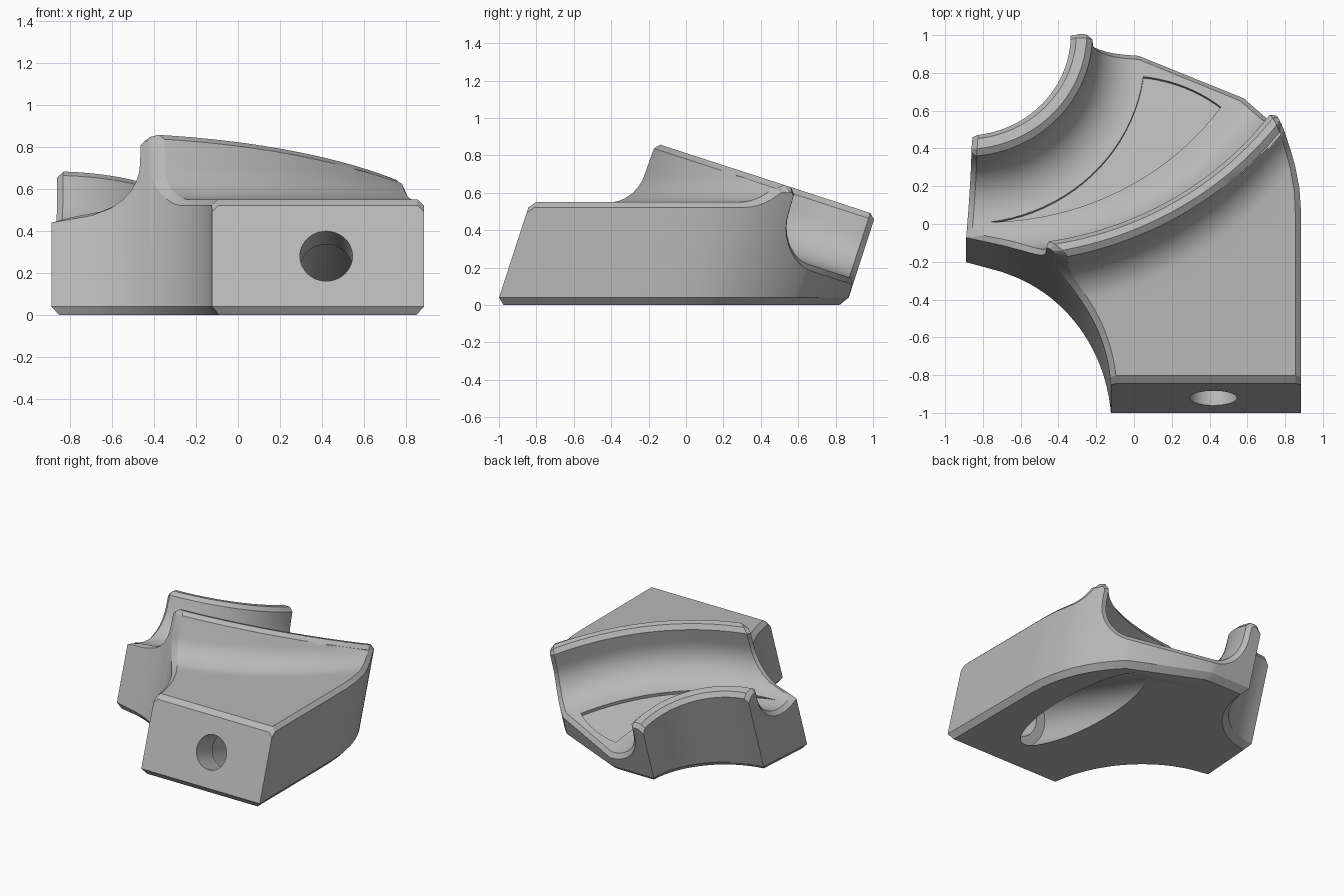
import bpy, bmesh
from math import hypot, sin, cos, radians, pi
from mathutils import Matrix, Vector

cube = bpy.data.objects.get("Cube")
if cube:
    bpy.data.objects.remove(cube, do_unlink=True)

# The block is drawn in a frame tilted about x: (u, v) is the plan, w the height.
TILT = Matrix.Rotation(radians(-18), 4, 'X')
S, C = sin(radians(18)), cos(radians(18))
TOP, FLOOR, SHELF, FRONT, CH = 0.773, 0.41, 0.55, -0.963, 0.03
INNER = Vector((-0.895, 0.81))     # centre of the inner wall
OUTER = Vector((-0.723, 1.436))    # centre of the dividing wall
BACK = Vector((-0.04, -0.11))      # centre of the rounded back
SCOOP = Vector((-0.93, -1.03))     # centre of the scooped front left side
STEPS = 26


def world(u, v, w):
    return TILT @ Vector((u, v, w))


def w_at(z, v):
    return (z + v * S) / C


def end_distance(u, v):
    """Distance inside the two end sides of the plan."""
    left = u + 0.89 - 0.0737 * (v + 0.225)
    scoop = hypot(u - SCOOP.x, v - SCOOP.y) - 0.81
    if v < BACK.y:
        back = 0.885 - u
    elif u < BACK.x:
        back = 0.815 - v
    else:
        back = 0.925 - hypot(u - BACK.x, v - BACK.y)
    return min(left, scoop, back, 0.815 - v)


def plan_distance(u, v):
    return min(end_distance(u, v), v - FRONT,
               hypot(u - INNER.x, v - INNER.y) - 0.56)


def pushed_in(u, v, depth):
    e = 1e-4
    for _ in range(30):
        d = plan_distance(u, v)
        gu = (plan_distance(u + e, v) - plan_distance(u - e, v)) / (2 * e)
        gv = (plan_distance(u, v + e) - plan_distance(u, v - e)) / (2 * e)
        g = max(hypot(gu, gv), 0.3)
        u += gu / g * (depth - d)
        v += gv / g * (depth - d)
    return u, v


# Cross-section columns: centre, radius, height, on shelf, blend, blend target
def column(centre, r, h, shelf=False, k=0.0, target=0.0):
    return dict(c=centre, r=r, h=h, shelf=shelf, k=k, target=target)


def wall_top(centre, r0, r1):
    return [column(centre, r0, TOP - CH), column(centre, r0 + CH, TOP),
            column(centre, r1 - CH, TOP), column(centre, r1, TOP - CH)]


quarter = [radians(a) for a in range(0, 91, 10)]
cols = wall_top(INNER, 0.56, 0.675)
cols += [column(INNER, 0.92 - 0.242 * cos(a), FLOOR + 0.245 * (1 - sin(a))) for a in quarter]
cols += [column(OUTER, 1.56 + 0.23 * cos(a), FLOOR + 0.23 * (1 - sin(a))) for a in reversed(quarter)]
cols += wall_top(OUTER, 1.795, 1.895)
cols += [column(OUTER, 1.9 + 0.15 * (1 - cos(a)), 0.15 * (1 - sin(a)), True) for a in quarter]
cols += [column(OUTER, 2.05, 0, True, i / 8, FRONT + CH) for i in range(1, 9)]
cols += [column(OUTER, 2.05, -CH, True, 1, FRONT)]


def plan(col, a, dr=0.0):
    u = col["c"].x + (col["r"] + dr) * cos(a)
    v = col["c"].y + (col["r"] + dr) * sin(a)
    return u, v + (col["target"] - v) * col["k"]


def height(col, v):
    if col["shelf"]:
        return min(w_at(SHELF, v) + col["h"], TOP - CH)
    return col["h"]


def clip(col, inside, outside, target, dr=0.0):
    """Angle at which a column comes within a distance of an end side."""
    for _ in range(40):
        mid = (inside + outside) / 2
        if end_distance(*plan(col, mid, dr)) > target:
            inside = mid
        else:
            outside = mid
    return inside


def inward(i):
    """Direction into the material, across the section."""
    if i == 0 or cols[i]["k"] > 0:
        return Vector((0, -1))
    total = Vector((0, 0))
    for a, b in ((cols[i - 1], cols[i]), (cols[i], cols[i + 1])):
        if a["c"] == b["c"] and b["k"] == 0:
            ha, hb = (c["h"] + (0.5 if c["shelf"] else 0) for c in (a, b))
            t = Vector((b["r"] - a["r"], hb - ha))
        else:
            t = Vector((1, 0))
        if t.length > 1e-6:
            total += Vector((t.y, -t.x)).normalized()
    return total.normalized()


# Top surface, with chamfered ends
bm = bmesh.new()
grid = []
for i, col in enumerate(cols):
    middle, span = (-pi / 4, radians(55)) if col["c"] == INNER else (radians(-59), radians(45))
    n = inward(i) * CH
    rim = []
    inner = []
    for side in (-1, 1):
        far = middle + side * span
        u, v = plan(col, clip(col, middle, far, 0, n.x), n.x)
        rim.append(world(u, v, height(col, v) + n.y))
        inner.append(clip(col, middle, far, CH))
    line = [rim[0]]
    for j in range(STEPS + 1):
        u, v = plan(col, inner[0] + (inner[1] - inner[0]) * j / STEPS)
        line.append(world(u, v, height(col, v)))
    line.append(rim[1])
    grid.append([bm.verts.new(p) for p in line])
for a, b in zip(grid, grid[1:]):
    for j in range(len(a) - 1):
        bm.faces.new((a[j], a[j + 1], b[j + 1], b[j]))


# Side walls, bottom chamfer and base
def skirt(edges, place):
    ext = bmesh.ops.extrude_edge_only(bm, edges=edges)["geom"]
    for vert in [g for g in ext if isinstance(g, bmesh.types.BMVert)]:
        vert.co = place(vert.co.x, vert.co.y * C - vert.co.z * S)
    return [g for g in ext if isinstance(g, bmesh.types.BMEdge) and g.is_boundary]


def base_point(u, v):
    u, v = pushed_in(u, v, 0.036)
    return world(u, v, w_at(0, v))


rim = [e for e in bm.edges if e.is_boundary]
rim = skirt(rim, lambda u, v: world(u, v, w_at(0.04, v)))
rim = skirt(rim, base_point)
bmesh.ops.remove_doubles(bm, verts=list({v for e in rim for v in e.verts}), dist=0.003)
bmesh.ops.holes_fill(bm, edges=[e for e in bm.edges if e.is_boundary], sides=0)
bmesh.ops.recalc_face_normals(bm, faces=bm.faces)

grey = bpy.data.materials.new("plain grey")
grey.use_nodes = True
grey.diffuse_color = (0.48, 0.48, 0.48, 1)
grey.node_tree.nodes["Principled BSDF"].inputs["Base Color"].default_value = (0.48, 0.48, 0.48, 1)


def make_object(name, mesh_data):
    mesh = bpy.data.meshes.new(name)
    mesh_data.to_mesh(mesh)
    mesh_data.free()
    mesh.materials.append(grey)
    obj = bpy.data.objects.new(name, mesh)
    bpy.context.scene.collection.objects.link(obj)
    return obj


block = make_object("channel_block", bm)


# Cutters: stepped bore and shallow floor recess
def bore(name, radius, v0, v1):
    b = bmesh.new()
    m = TILT @ Matrix.Translation((0.42, (v0 + v1) / 2, -0.018)) @ Matrix.Rotation(pi / 2, 4, 'X')
    bmesh.ops.create_cone(b, cap_ends=True, segments=48, radius1=radius, radius2=radius,
                          depth=v1 - v0, matrix=m)
    return make_object(name, b)


def arc(centre, p, q, n=20):
    a, b = Vector(p) - centre, Vector(q) - centre
    turn = b.angle_signed(a)
    return [centre + (Matrix.Rotation(turn * i / n, 2) @ a).normalized()
            * (a.length + (b.length - a.length) * i / n) for i in range(n)]


def recess():
    p, q, r = (-0.77, -0.123), (0.05, 0.687), (0.46, 0.518)
    loop = arc(INNER, p, q) + arc(BACK, q, r) + arc(OUTER, r, p)
    b = bmesh.new()
    face = b.faces.new([b.verts.new(world(k.x, k.y, FLOOR - 0.025)) for k in loop])
    ext = bmesh.ops.extrude_face_region(b, geom=[face])["geom"]
    bmesh.ops.translate(b, vec=TILT @ Vector((0, 0, 0.07)),
                        verts=[g for g in ext if isinstance(g, bmesh.types.BMVert)])
    bmesh.ops.recalc_face_normals(b, faces=b.faces)
    return make_object("recess_cutter", b)


bpy.context.view_layer.objects.active = block
block.select_set(True)
for cutter in (bore("bolt_hole_cutter", 0.125, -1.1, -0.7),
               bore("wide_bore_cutter", 0.2, -0.76, 1.3), recess()):
    cutter.hide_render = True
    mod = block.modifiers.new("cut", 'BOOLEAN')
    mod.operation, mod.solver, mod.object = 'DIFFERENCE', 'EXACT', cutter
    bpy.ops.object.modifier_apply(modifier=mod.name)
    bpy.data.objects.remove(cutter, do_unlink=True)
bpy.ops.object.shade_smooth_by_angle(angle=radians(25))
